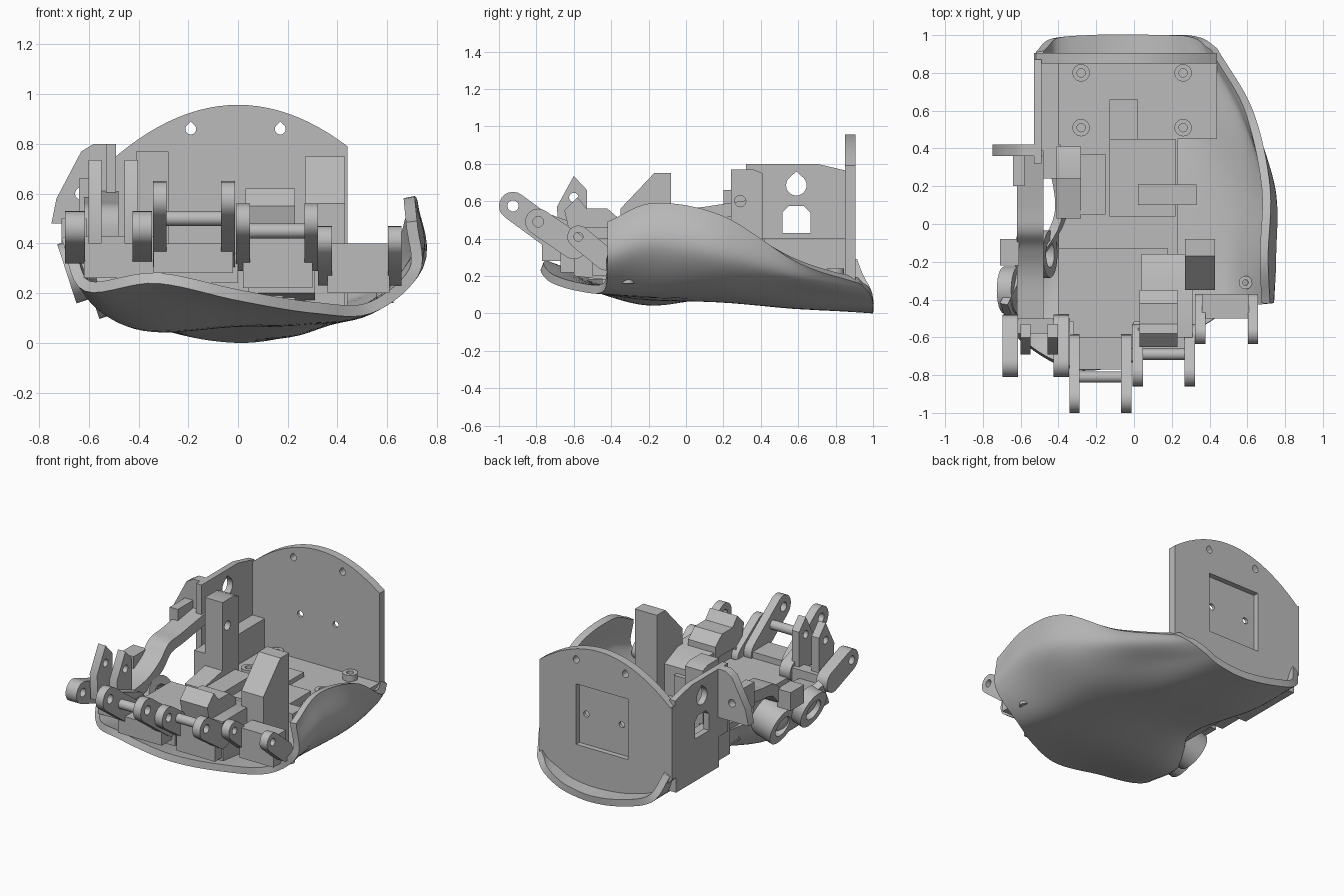
import bpy, bmesh, math
from mathutils import Vector

cube = bpy.data.objects.get("Cube")
if cube:
    bpy.data.objects.remove(cube, do_unlink=True)

grey = bpy.data.materials.new("plain grey")
grey.use_nodes = True
grey.diffuse_color = (0.5, 0.5, 0.5, 1)
grey.node_tree.nodes["Principled BSDF"].inputs["Base Color"].default_value = grey.diffuse_color


def add_object(name, mesh):
    obj = bpy.data.objects.new(name, mesh)
    bpy.context.collection.objects.link(obj)
    mesh.materials.clear()
    mesh.materials.append(grey)
    return obj


def smooth(obj):
    bpy.ops.object.select_all(action="DESELECT")
    bpy.context.view_layer.objects.active = obj
    obj.select_set(True)
    for modifier in list(obj.modifiers):
        bpy.ops.object.modifier_apply(modifier=modifier.name)
    bpy.ops.object.shade_smooth_by_angle(angle=math.radians(35))


def circle(u, v, radius, sides=24):
    angles = [math.tau * k / sides for k in range(sides)]
    return [(u + radius * math.cos(a), v + radius * math.sin(a)) for a in angles]


def teardrop(u, v, radius, steps=18):
    angles = [math.radians(135 + 270 * k / steps) for k in range(steps + 1)]
    return [(u, v + radius * 1.35)] + [(u + radius * math.cos(a), v + radius * math.sin(a)) for a in angles]


def rect(u0, u1, v0, v1):
    return [(u0, v0), (u1, v0), (u1, v1), (u0, v1)]


def capsule(tip, base, radius, steps=10):
    heading = math.atan2(tip[1] - base[1], tip[0] - base[0])
    points = []
    for centre, start in ((tip, heading - math.pi / 2), (base, heading + math.pi / 2)):
        for k in range(steps + 1):
            a = start + math.pi * k / steps
            points.append((centre[0] + radius * math.cos(a), centre[1] + radius * math.sin(a)))
    return points


def plate(name, axis, low, high, outline, *holes):
    """Extrude an outline with holes along one axis."""
    curve = bpy.data.curves.new(name, "CURVE")
    curve.dimensions = "2D"
    curve.fill_mode = "BOTH"
    curve.extrude = (high - low) / 2
    for loop in (outline, *holes):
        spline = curve.splines.new("POLY")
        spline.points.add(len(loop) - 1)
        for point, (u, v) in zip(spline.points, loop):
            point.co = (u, v, 0, 1)
        spline.use_cyclic_u = True
    helper = bpy.data.objects.new(name + " helper", curve)
    bpy.context.collection.objects.link(helper)
    graph = bpy.context.evaluated_depsgraph_get()
    mesh = bpy.data.meshes.new_from_object(helper.evaluated_get(graph))
    bpy.data.objects.remove(helper, do_unlink=True)
    middle = (low + high) / 2
    for vert in mesh.vertices:
        u, v, w = vert.co
        w += middle
        vert.co = {"x": (w, u, v), "y": (u, w, v), "z": (u, v, w)}[axis]
    bm = bmesh.new()
    bm.from_mesh(mesh)
    bmesh.ops.remove_doubles(bm, verts=bm.verts, dist=0.0001)
    bmesh.ops.recalc_face_normals(bm, faces=bm.faces)
    bm.to_mesh(mesh)
    bm.free()
    obj = add_object(name, mesh)
    smooth(obj)
    return obj


def box(name, x0, x1, y0, y1, z0, z1):
    return plate(name, "z", z0, z1, rect(x0, x1, y0, y1))


def blend(points, t):
    """Smooth curve through the points, with t from zero to one."""
    t *= len(points) - 1
    i = min(int(t), len(points) - 2)
    f = t - i
    b, c = points[i], points[i + 1]
    a = points[i - 1] if i else b * 2 - c
    d = points[i + 2] if i + 2 < len(points) else c * 2 - b
    return b + (c - a) * (f / 2) + (a * 2 - b * 5 + c * 4 - d) * (f * f / 2) + (b * 3 - a - c * 3 + d) * (f ** 3 / 2)


# Curved palm shell: sections from the front lip to the wrist
sections = [
    [(-.71, -.42, .42), (-.62, -.6, .21), (-.33, -.77, .24), (0, -.73, .17),
     (.3, -.58, .12), (.54, -.44, .12), (.73, -.42, .28), (.72, -.42, .49)],
    [(-.63, -.26, .33), (-.55, -.24, .13), (-.36, -.25, .05), (0, -.25, .07),
     (.28, -.22, .08), (.54, -.2, .12), (.745, -.17, .35), (.71, -.17, .59)],
    [(-.42, .06, .25), (-.37, .1, .15), (-.27, .15, .09), (-.05, .2, .07),
     (.25, .2, .06), (.54, .2, .12), (.735, .2, .29), (.72, .2, .52)],
    [(-.51, .55, .36), (-.47, .6, .15), (-.3, .6, .06), (0, .6, .03),
     (.24, .6, .03), (.44, .6, .11), (.58, .6, .18), (.63, .6, .27)],
    [(-.52, .91, .27), (-.44, .98, .11), (-.22, 1, .03), (0, 1, 0),
     (.18, 1, .02), (.28, 1, .06), (.37, .98, .11), (.44, .93, .16)],
]
rows = [[Vector(p) for p in section] for section in sections]
bm = bmesh.new()
across, along = 48, 40
grid = []
for i in range(along + 1):
    section = [blend([row[k] for row in rows], i / along) for k in range(len(rows[0]))]
    grid.append([bm.verts.new(blend(section, j / across)) for j in range(across + 1)])
for i in range(along):
    for j in range(across):
        bm.faces.new((grid[i][j], grid[i][j + 1], grid[i + 1][j + 1], grid[i + 1][j]))
shell_mesh = bpy.data.meshes.new("palm_shell")
bm.to_mesh(shell_mesh)
bm.free()
shell = add_object("palm_shell", shell_mesh)
wall = shell.modifiers.new("wall", "SOLIDIFY")
wall.thickness = 0.045
wall.offset = 1
smooth(shell)

# Wrist plate: pierced inner layer and outer layer with a square recess
arch = [(x / 100, .957 - .86 * (x / 100) ** 2) for x in range(44, -53, -4)]
outline = [(-.53, .25), (-.4, .12), (-.2, .06), (0, .04), (.2, .06), (.35, .11), (.44, .16)] + arch + [(-.53, .73)]
pins = [teardrop(x, .86, .022) for x in (-.19, .17)]
plate("wrist_plate_inner", "y", .85, .87, outline, *pins, *[circle(x, .5, .02) for x in (-.14, .12)])
plate("wrist_plate_outer", "y", .87, .905, outline, *pins, rect(-.21, .17, .3, .7))

# Pierced side wall and its flange
window = [(.515, .43), (.665, .43), (.665, .54), (.63, .575), (.55, .575), (.515, .54)]
plate("side_wall", "x", -.53, -.49, [(.32, .35), (.87, .35), (.87, .76), (.7, .8), (.32, .8)],
      teardrop(.59, .685, .055), window)
plate("side_flange", "y", .36, .42, [(-.75, .48), (-.5, .48), (-.5, .8), (-.58, .8), (-.63, .77), (-.73, .58)],
      circle(-.63, .6, .025))
box("side_step", -.53, -.4, .41, .86, .15, .4)
box("side_step_front", -.49, -.39, .24, .42, .16, .4)

# Decks on the palm floor
box("wrist_deck", -.42, .44, .45, .86, .15, .2)
box("main_deck", -.4, .23, -.45, .46, .14, .2)
box("raised_tray", -.13, .22, .04, .45, .19, .24)
box("tray_tab", -.13, .02, .44, .66, .19, .23)
box("tray_step", .02, .33, .1, .21, .19, .25)
box("front_block", -.4, .18, -.52, -.13, .18, .36)
box("front_bridge", -.32, 0, -.66, -.5, .24, .36)
for x in (-.28, .26):
    for y in (.51, .8):
        plate("deck_boss", "z", .19, .24, circle(x, y, .046), circle(x, y, .022))
plate("edge_boss", "z", .16, .24, circle(.59, -.31, .035), circle(.59, -.31, .015))

# Posts standing on the deck
plate("rear_post", "x", -.41, -.28, [(.03, .16), (.41, .16), (.41, .75), (.36, .77), (.24, .77), (.24, .32), (.03, .28)],
      circle(.29, .6, .03))
box("rear_post_ledge", -.3, -.15, .05, .37, .15, .28)
plate("wedge_post", "x", .27, .43, [(-.35, .15), (-.08, .15), (-.08, .75), (-.17, .75), (-.35, .56)])
plate("ring_block", "x", .04, .31, [(-.6, .2), (-.16, .15), (-.16, .4), (-.3, .46), (-.6, .46)])
plate("ring_block_cap", "x", .03, .23, [(-.62, .42), (-.35, .42), (-.35, .5), (-.42, .56), (-.53, .56), (-.58, .62), (-.65, .55)])

# Arched arm bridging the thumb opening
spine = [Vector(p) for p in ((.36, .61), (.1, .57), (-.04, .55), (-.13, .47), (-.28, .4), (-.54, .37))]
top = [tuple(blend(spine, k / 30)) for k in range(31)]
under = [(y + .03, z - .07) for y, z in reversed(top)]
plate("thumb_arm", "x", -.62, -.48, top + under)
box("thumb_arm_clip", -.64, -.58, .2, .37, .5, .66)
box("thumb_side_clip", -.71, -.61, -.22, -.08, .38, .5)

# Round thumb socket tilted out of the opening, with a cap beside it
for name, x, y, z, depth in (("thumb_socket", -.52, -.16, .24, .08), ("thumb_cap", -.65, -.35, .29, .04)):
    part = plate(name, "z", -depth, depth, circle(0, 0, .125), circle(0, 0, .07))
    part.location = (x, y, z)
    part.rotation_euler = (0, math.radians(-108), 0)

# Finger hinges: lug positions across, tip, base, lug radius and bar spot
hinges = {
    "index": ((-.655, -.385), .08, (-.74, .46), (-.55, .39), .07, None),
    "middle": ((-.315, -.04), .055, (-.925, .575), (-.66, .38), .075, (-.81, .5)),
    "ring": ((.02, .295), .055, (-.79, .49), (-.6, .36), .07, (-.69, .45)),
    "little": ((.35, .63), .055, (-.575, .41), (-.43, .29), .06, None),
}
for finger, (sides, width, tip, base, radius, bar) in hinges.items():
    for x in sides:
        plate(finger + "_lug", "x", x - width / 2, x + width / 2, capsule(tip, base, radius), circle(*tip, radius * .4))
    if bar:
        plate(finger + "_hinge_bar", "x", *sides, circle(*bar, .03))
box("index_bracket", -.62, -.34, -.58, -.5, .26, .43)
box("middle_bracket", -.34, -.02, -.77, -.6, .28, .4)
box("ring_bracket", .02, .3, -.67, -.55, .22, .42)
box("little_bracket", .36, .61, -.5, -.37, .2, .4)

# Pointed stops above the index hinge
for x in (-.575, -.43):
    plate("index_stop", "x", x - .027, x + .027,
          [(-.68, .4), (-.53, .4), (-.53, .66), (-.6, .735), (-.69, .57)], circle(-.6, .62, .025))
